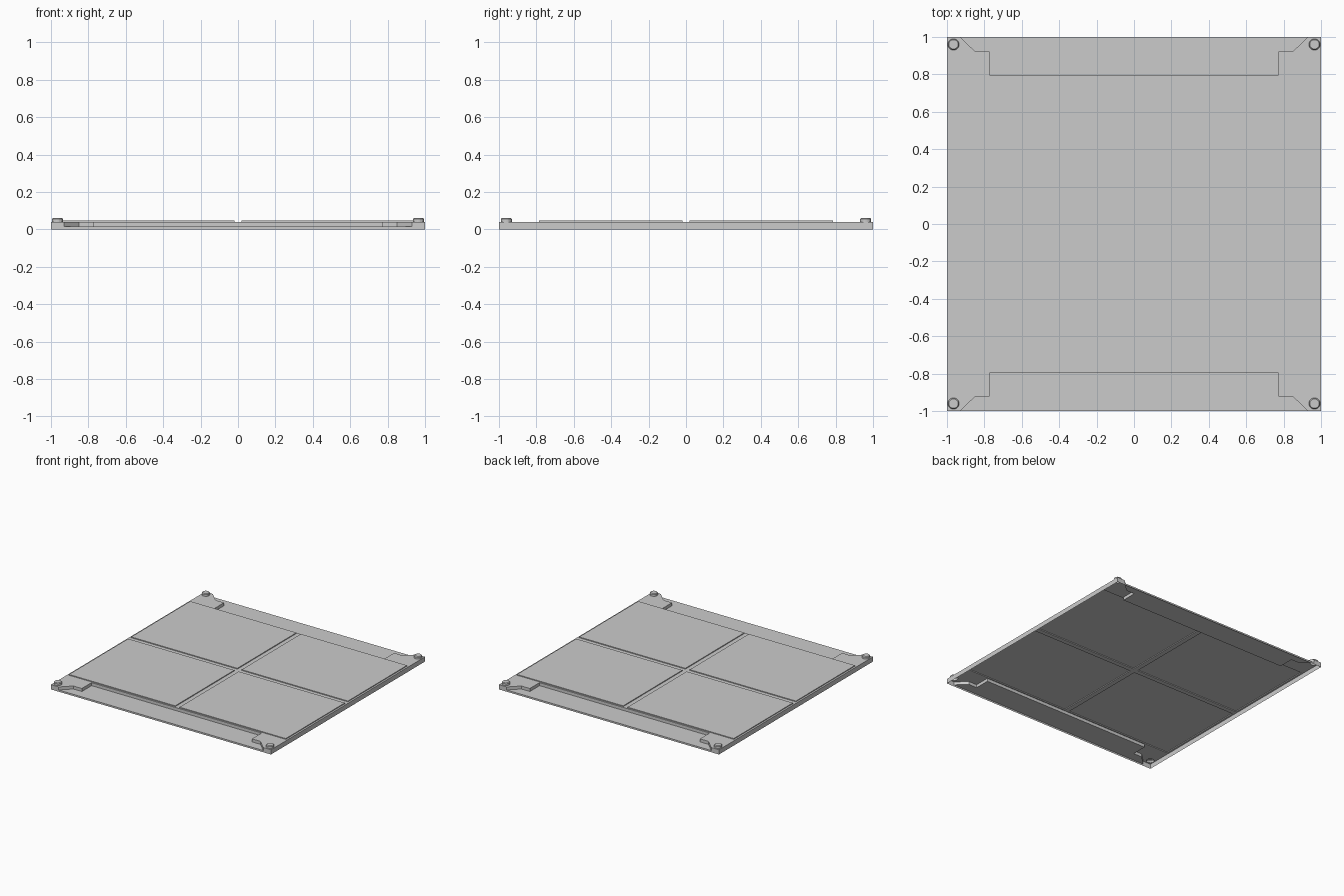
import bpy, bmesh, math

if "Cube" in bpy.data.objects:
    bpy.data.objects.remove(bpy.data.objects["Cube"])

DECK, FLOOR, PAD, BOLT = 0.039, 0.014, 0.046, 0.06
SIGNS = [(-1, -1), (1, -1), (1, 1), (-1, 1)]


def finish(name, bm):
    mesh = bpy.data.meshes.new(name)
    bm.to_mesh(mesh)
    bm.free()
    obj = bpy.data.objects.new(name, mesh)
    bpy.context.collection.objects.link(obj)
    return obj


def loop(bm, pts, z):
    return [bm.verts.new((x, y, z)) for x, y in pts]


def shell(name, rings):
    # Stack of outlines joined by side walls, capped on top, open below
    bm = bmesh.new()
    rows = [loop(bm, pts, z) for pts, z in rings]
    n = len(rows[0])
    for a, b in zip(rows, rows[1:]):
        for i in range(n):
            j = (i + 1) % n
            bm.faces.new((a[i], a[j], b[j], b[i]))
    bm.faces.new(rows[-1])
    return finish(name, bm)


def strip(bm, pts, z0, z1):
    a, b = loop(bm, pts, z0), loop(bm, pts, z1)
    for i in range(len(pts) - 1):
        bm.faces.new((a[i], a[i + 1], b[i + 1], b[i]))


def rect(x0, x1, y0, y1):
    return [(x0, y0), (x1, y0), (x1, y1), (x0, y1)]


def circle(cx, cy, r, n=20):
    return [(cx + r * math.cos(2 * math.pi * i / n),
             cy + r * math.sin(2 * math.pi * i / n)) for i in range(n)]


# Stepped recess outline along the front edge, mirrored to the back by rotation
half = [(-0.93, -1), (-0.85, -0.923), (-0.773, -0.923), (-0.773, -0.797)]
front = half + [(-x, y) for x, y in reversed(half)]
back = [(-x, -y) for x, y in front]
outline = [(-1, -1)] + front + [(1, -1), (1, 1)] + back + [(-1, 1)]

pads = []
for sx, sy in SIGNS:
    xs, ys = sorted((sx * 0.02, sx * 0.985)), sorted((sy * 0.02, sy * 0.787))
    pads.append(rect(*xs, *ys))
bolts = [(sx * 0.965, sy * 0.96) for sx, sy in SIGNS]

# Deck sheet with openings under the pads and bolts
bm = bmesh.new()
edges = []
for pts in [outline] + pads + [circle(x, y, 0.03) for x, y in bolts]:
    vs = loop(bm, pts, DECK)
    edges += [bm.edges.new((vs[i - 1], vs[i])) for i in range(len(vs))]
bmesh.ops.triangle_fill(bm, edges=edges, use_beauty=True, use_dissolve=False,
                        normal=(0, 0, 1))
for f in bm.faces:
    f.normal_update()
    if f.normal.z < 0:
        f.normal_flip()
finish("deck", bm)

# Outer rim, lowered in front of each recess
bm = bmesh.new()
for s in (1, -1):
    strip(bm, [(0.93 * s, -s), (s, -s), (s, s), (0.93 * s, s)], 0, DECK)
    strip(bm, [(-0.93 * s, -s), (0.93 * s, -s)], 0, FLOOR)
bmesh.ops.remove_doubles(bm, verts=bm.verts, dist=1e-5)
finish("outer_rim", bm)

# Recess walls and floors
for name, pts in (("front_recess", front), ("back_recess", back)):
    bm = bmesh.new()
    strip(bm, pts, FLOOR, DECK)
    bm.faces.new(loop(bm, pts, FLOOR))
    for f in bm.faces:
        f.normal_update()
        if f.normal.z < -0.5:
            f.normal_flip()
    bmesh.ops.remove_doubles(bm, verts=bm.verts, dist=1e-5)
    finish(name, bm)

# Raised floor pads
for i, pts in enumerate(pads):
    shell(f"floor_pad_{i + 1}", [(pts, DECK), (pts, PAD)])

# Corner bolts with a chamfered head
for i, (x, y) in enumerate(bolts):
    shell(f"corner_bolt_{i + 1}", [(circle(x, y, 0.03), DECK),
                                   (circle(x, y, 0.03), BOLT - 0.006),
                                   (circle(x, y, 0.025), BOLT)])
